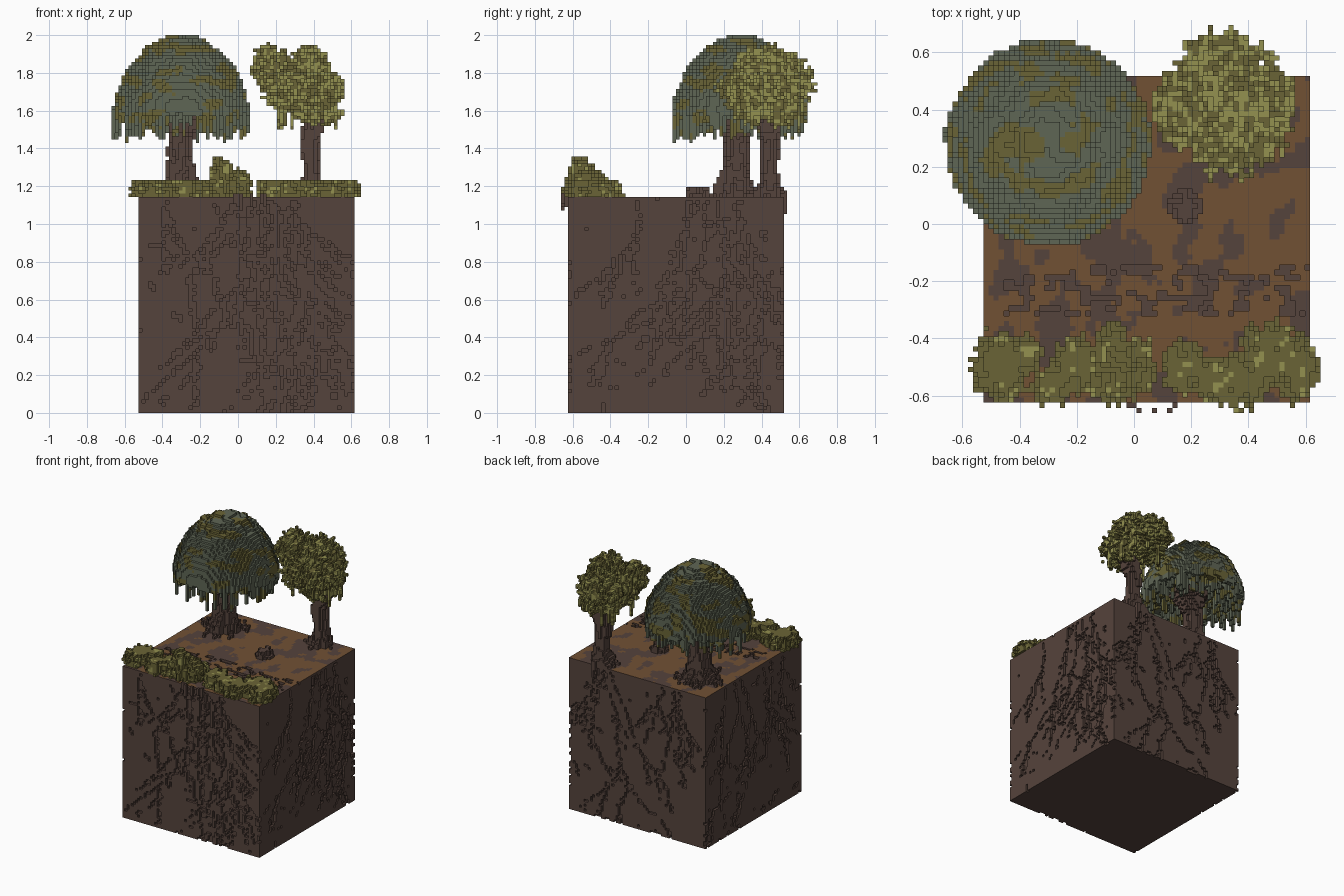
import bpy, math, random
from mathutils import Vector, noise

random.seed(7)
if "Cube" in bpy.data.objects:
    bpy.data.objects.remove(bpy.data.objects["Cube"], do_unlink=True)

V = 1 / 56                      # voxel size
X0, Y0 = -29.5 * V, -35 * V     # front left corner of the earth block
N = 64                          # block size in voxels


def srgb(*c):
    return tuple((v / 255 / 12.92) if v < 11 else ((v / 255 + .055) / 1.055) ** 2.4 for v in c) + (1,)


def material(name, *rgb):
    m = bpy.data.materials.new(name)
    m.use_nodes = True
    m.diffuse_color = srgb(*rgb)
    b = m.node_tree.nodes["Principled BSDF"]
    b.inputs["Base Color"].default_value = srgb(*rgb)
    b.inputs["Roughness"].default_value = 0.9
    return m


MATS = [material("dark earth", 85, 67, 60), material("soil brown", 113, 81, 52),
        material("grey green leaf", 95, 102, 85), material("olive leaf", 106, 100, 54),
        material("light olive leaf", 148, 145, 80)]
EARTH, SOIL, GREY, OLIVE, LIGHT = range(5)


def pos(c):
    return Vector((X0 + (c[0] + .5) * V, Y0 + (c[1] + .5) * V, (c[2] + .5) * V))


def cell(x, y, z):
    return math.floor((x - X0) / V), math.floor((y - Y0) / V), math.floor(z / V)


def nz(p, s, off=0.0):
    return noise.noise(Vector((p[0] * s + off, p[1] * s + off, p[2] * s + off)))


FACES = {(1, 0, 0): ((1, 0, 0), (1, 1, 0), (1, 1, 1), (1, 0, 1)),
         (-1, 0, 0): ((0, 0, 0), (0, 0, 1), (0, 1, 1), (0, 1, 0)),
         (0, 1, 0): ((0, 1, 0), (0, 1, 1), (1, 1, 1), (1, 1, 0)),
         (0, -1, 0): ((0, 0, 0), (1, 0, 0), (1, 0, 1), (0, 0, 1)),
         (0, 0, 1): ((0, 0, 1), (1, 0, 1), (1, 1, 1), (0, 1, 1)),
         (0, 0, -1): ((0, 0, 0), (0, 1, 0), (1, 1, 0), (1, 0, 0))}


def voxel_object(name, cells, colour):
    """Mesh the exposed faces of a set of voxels; colour(cell, normal) picks the material."""
    index, faces, cols = {}, [], []
    for c in cells:
        for d, quad in FACES.items():
            if (c[0] + d[0], c[1] + d[1], c[2] + d[2]) not in cells:
                faces.append([index.setdefault((c[0] + q[0], c[1] + q[1], c[2] + q[2]), len(index)) for q in quad])
                cols.append(colour(c, d))
    me = bpy.data.meshes.new(name)
    me.from_pydata([(X0 + i * V, Y0 + j * V, k * V) for i, j, k in index], [], faces)
    used = sorted(set(cols))
    for m in used:
        me.materials.append(MATS[m])
    me.polygons.foreach_set("material_index", [used.index(m) for m in cols])
    ob = bpy.data.objects.new(name, me)
    bpy.context.collection.objects.link(ob)
    return ob


def lerp(table, x):
    for (a, p), (b, q) in zip(table, table[1:]):
        if x <= b:
            return p + (q - p) * max(0, (x - a) / (b - a))
    return table[-1][1]


# --- earth block with root grooves and pits one voxel deep
SIDES = [lambda u, v: (u, 0, v), lambda u, v: (N - 1, u, v),
         lambda u, v: (u, N - 1, v), lambda u, v: (0, u, v)]
carved = set()


def groove(side, u, v, drift, length, depth=0):
    for _ in range(length):
        if not (0 <= u < N and 0 <= v < N):
            return
        if random.random() < .85:
            carved.add(side(int(u), int(v)))
            if random.random() < .2:
                carved.add(side(min(N - 1, int(u) + 1), int(v)))
        u += drift + random.uniform(-.6, .6)
        v -= 1 if random.random() < .85 else 0
        if depth < 2 and random.random() < .07:
            groove(side, u, v, drift + random.choice((-.6, .6)), length // 2, depth + 1)


# start column, sideways drift, length on each side
ROOTS = [[(33, -.15, 45), (36, 0, 70), (38, .2, 66), (46, .15, 50), (30, -.4, 34), (8, -.05, 28), (45, -.2, 60)],
         [(38, -.3, 50), (41, -.1, 45), (44, .15, 66), (50, .2, 45), (20, -.1, 30), (35, -.1, 40)],
         [(50, .1, 45), (47, -.2, 60), (44, -.4, 40), (14, .2, 50), (12, -.1, 45), (20, .3, 30)],
         [(44, -.2, 50), (50, .1, 55), (40, -.4, 35), (20, .1, 50), (26, -.2, 35), (12, 0, 30)]]
for side, starts in zip(SIDES, ROOTS):
    for u, drift, length in starts:
        groove(side, u, N - 2, drift, length)
    for _ in range(42):
        u, v = random.randrange(N), random.randrange(N - 4)
        for _ in range(random.choice((1, 1, 2, 3, 5))):
            carved.add(side(u, v))
            u = min(N - 1, max(0, u + random.choice((-1, 0, 1))))
            v = min(N - 1, max(0, v + random.choice((-1, 0, 1))))
# broken trench across the top
for i in range(4, N):
    for j in range(17, 27):
        if nz((i, j * 1.6, 3.3), .33) > .17:
            carved.add((i, j, N - 1))

block = {(i, j, k) for i in range(N) for j in range(N) for k in range(N)} - carved


def soil_colour(c, d):
    if d != (0, 0, 1) or c[2] != N - 1:
        return EARTH
    p = pos(c)
    bias = .12 + .12 * p.x
    for cx, cy, r in ((-.32, .27, .16), (.37, .45, .13), (.17, .07, .06)):
        bias -= .5 * max(0, 1 - math.hypot(p.x - cx, p.y - cy) / (1.6 * r))
    return SOIL if nz((p.x, p.y, .4), 11) + .3 * nz((p.x, p.y, .9), 24) + bias > 0 else EARTH


voxel_object("earth_block", block, soil_colour)


# --- trunks: stacked noisy discs plus roots creeping over the ground
def trunk(name, cx, cy, radii, lean, root_count, reach):
    cells, z0, z1 = set(), N, int(radii[-1][0] / V)
    for k in range(z0, z1 + 1):
        z = (k + .5) * V
        t = (k - z0) / (z1 - z0)
        x, y = cx + lean[0] * t + .012 * math.sin(t * 9), cy + lean[1] * t
        R = lerp(radii, z)
        n = int(R * 1.6 / V) + 2
        ci, cj, _ = cell(x, y, z)
        for i in range(ci - n, ci + n + 1):
            for j in range(cj - n, cj + n + 1):
                p = pos((i, j, k))
                a = math.atan2(p.y - y, p.x - x)
                spread = 1 + .45 * noise.noise(Vector((math.cos(a) * 2.2, math.sin(a) * 2.2, z * 6 + cx)))
                if math.hypot(p.x - x, p.y - y) < R * spread:
                    cells.add((i, j, k))
    for n in range(root_count):
        a = math.tau * (n + random.random() * .6) / root_count
        for s in range(int(reach / V)):
            x, y = cx + math.cos(a) * s * V, cy + math.sin(a) * s * V
            i, j, _ = cell(x, y, 0)
            if not (0 <= i < N and 0 <= j < N):      # hang over the edge
                cells |= {(i, j, k) for k in range(N - random.randint(1, 5), N + 2)}
                break
            h = max(1, round(4 * (1 - s * V / reach)))
            cells |= {(i, j, N + q) for q in range(h)}
            a += random.uniform(-.25, .25)
    voxel_object(name, cells - block, lambda c, d: EARTH)


trunk("wide_tree_trunk", -.315, .265, [(1.14, .115), (1.2, .095), (1.26, .075), (1.35, .062),
                                     (1.46, .066), (1.55, .09), (1.66, .14)], (.03, .01), 11, .2)
trunk("small_tree_trunk", .375, .445, [(1.14, .085), (1.2, .06), (1.28, .045), (1.4, .048),
                                     (1.48, .055), (1.62, .06)], (.03, .0), 9, .13)

# --- wide dome canopy with hanging strands
canopy, CX, CY, R = set(), -.298, .285, .36
for i in range(-10, 36):
    for j in range(25, 75):
        p = pos((i, j, 0))
        t = math.hypot(p.x - CX, p.y - CY) / R + .035 * nz(p, 16)
        if t >= 1:
            continue
        top = 1.6 + .40 * (1 - t * t) ** .65 + .02 * nz(p, 20)
        low = 1.585 + .09 * (1 - t) + .03 * nz(p, 18, 4)
        if t > .45 and random.random() < (.22 if t > .8 else .1):
            low -= V * random.randint(2, 8)
        canopy |= {(i, j, k) for k in range(int(low / V), min(112, round(top / V)))}


def canopy_colour(c, d):
    p = pos(c)
    ring = math.hypot(p.x - CX, p.y - CY)
    return OLIVE if nz((p.x, p.y, p.z * 1.8), 9, 2) + .12 * math.sin(ring * 45) > .14 else GREY


voxel_object("wide_tree_canopy", canopy, canopy_colour)


# --- leaf clumps: noisy ellipsoids of voxels
def clumps(blobs, rough, scale, zmin=0, zmax=999):
    cells = set()
    for x, y, z, rx, ry, rz in blobs:
        lo, hi = cell(x - rx * 1.3, y - ry * 1.3, z - rz * 1.3), cell(x + rx * 1.3, y + ry * 1.3, z + rz * 1.3)
        for i in range(lo[0], hi[0] + 1):
            for j in range(lo[1], hi[1] + 1):
                for k in range(max(lo[2], zmin), min(hi[2], zmax) + 1):
                    p = pos((i, j, k))
                    q = math.sqrt(((p.x - x) / rx) ** 2 + ((p.y - y) / ry) ** 2 + ((p.z - z) / rz) ** 2)
                    if q + rough * nz(p, scale) + random.uniform(-.08, .08) < 1:
                        cells.add((i, j, k))
    return cells


def leaf_colour(amount):
    return lambda c, d: LIGHT if nz((pos(c).x, pos(c).y, pos(c).z * 1.6), 26, 5) > amount else OLIVE


leaves = clumps([(.34, .42, 1.72, .18, .21, .12), (.39, .40, 1.85, .085, .13, .085),
                 (.17, .42, 1.83, .09, .12, .1), (.42, .42, 1.63, .11, .15, .10),
                 (.30, .53, 1.76, .13, .12, .12), (.47, .36, 1.69, .07, .1, .06)], .55, 28)
for _ in range(14):                                  # drooping twigs
    a = random.uniform(0, math.tau)
    i, j, k = cell(.36 + .16 * math.cos(a), .42 + .2 * math.sin(a), 1.63)
    leaves |= {(i, j, k - q) for q in range(random.randint(3, 8))}
voxel_object("small_tree_leaves", leaves, leaf_colour(.0))

# --- hedge along the front edge, mostly five voxels tall
LOW = [(-.47, -.50, .09, .11), (-.38, -.46, .05, .07), (-.28, -.57, .07, .06), (-.2, -.49, .08, .09),
       (-.08, -.44, .06, .09), (-.06, -.54, .09, .08), (.02, -.49, .05, .09), (.17, -.5, .07, .09),
       (.27, -.55, .07, .07), (.36, -.55, .09, .09), (.47, -.46, .1, .11), (.57, -.5, .07, .11)]
hedge = clumps([(x, y, 1.175, rx, ry, .085) for x, y, rx, ry in LOW], .45, 30, N, N + 4)
hedge |= clumps([(-.09, -.555, 1.26, .06, .07, .09), (.02, -.53, 1.23, .05, .06, .06),
                 (-.07, -.49, 1.22, .06, .08, .06)], .4, 30, N)
voxel_object("front_hedge", hedge, leaf_colour(.33))

# --- small stump in the clearing and root knots over the front edge
stump = {(i, j, k) for i, j, _ in [cell(.17, .07, 0)] for k in [N]}
si, sj, _ = cell(.17, .07, 0)
for a in range(-3, 4):
    for b in range(-3, 4):
        h = 4 - abs(a) - abs(b) // 2 + random.randint(-1, 1)
        if h > 0 and a * a + b * b < 12:
            stump |= {(si + a, sj + b, N + q) for q in range(min(h, 3))}
voxel_object("stump", stump, lambda c, d: EARTH)
knots = {(i, -1 - (i % 3 == 0), k) for i in (28, 29, 30, 33, 36, 37) for k in range(N - 2 - i % 4, N + 1)}
voxel_object("edge_root_knots", knots, lambda c, d: EARTH)
